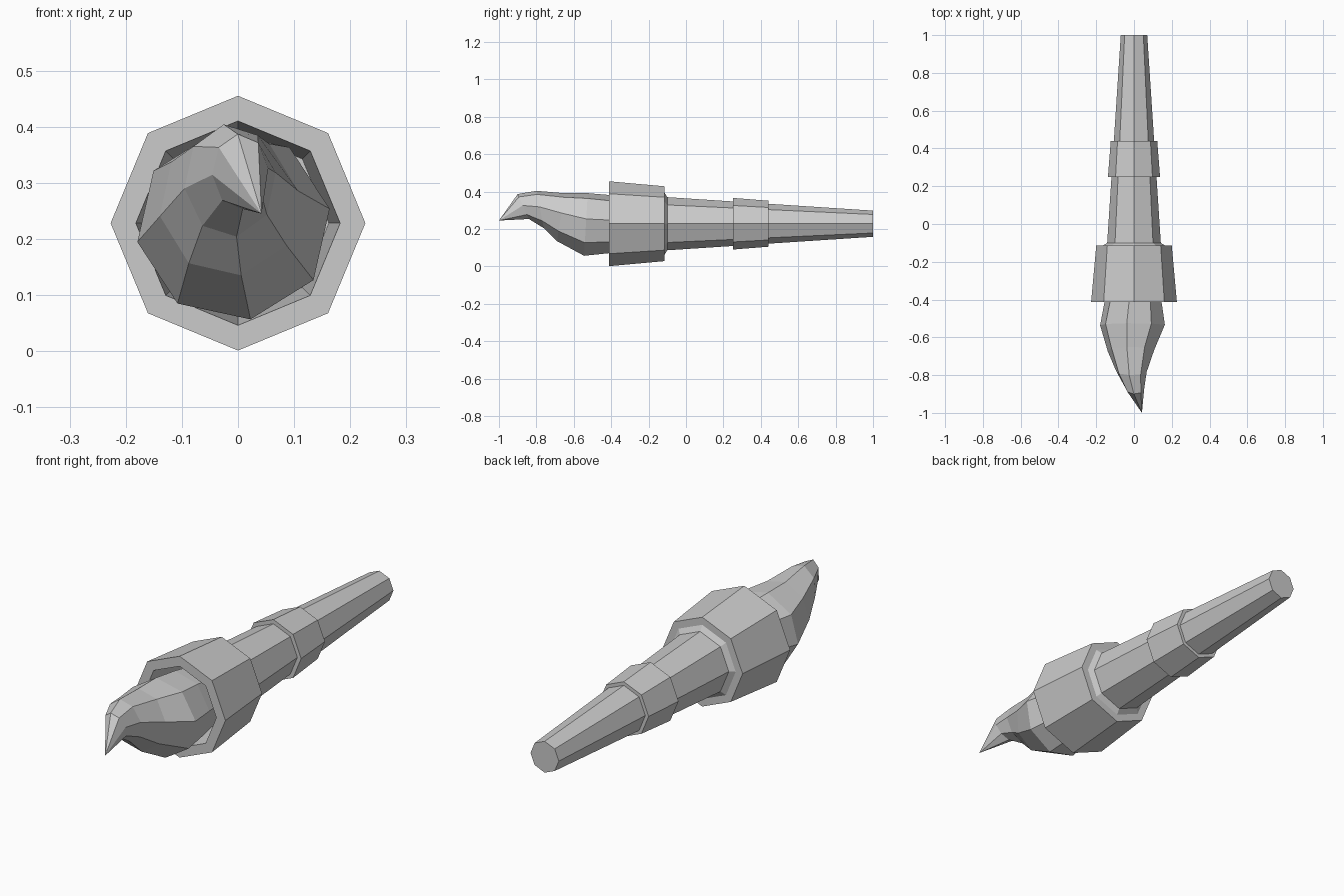
import bpy
from math import cos, sin, radians

if "Cube" in bpy.data.objects:
    bpy.data.objects.remove(bpy.data.objects["Cube"])

SIDES = 8
AXIS_Z = 0.228


def ring(y, cx, cz, rx, rz, tilt=0.0, phase=0.0):
    """Eight points around the y axis; tilt shifts the top and bottom along y."""
    pts = []
    for i in range(SIDES):
        a = radians(phase + i * 360 / SIDES)
        pts.append((cx + rx * cos(a), y + tilt * sin(a), cz + rz * sin(a)))
    return pts


def loft(name, rings, loop=False, cap_start=False, cap_end=False, tip=None):
    verts = [p for r in rings for p in r]
    n = len(rings)
    faces = []
    for j in range(n if loop else n - 1):
        k = (j + 1) % n
        for i in range(SIDES):
            i2 = (i + 1) % SIDES
            faces.append((j * SIDES + i, j * SIDES + i2, k * SIDES + i2, k * SIDES + i))
    last = (n - 1) * SIDES
    if cap_start:
        faces.append(tuple(reversed(range(SIDES))))
    if cap_end:
        faces.append(tuple(range(last, last + SIDES)))
    if tip:
        verts.append(tip)
        faces += [(last + i, last + (i + 1) % SIDES, len(verts) - 1) for i in range(SIDES)]
    mesh = bpy.data.meshes.new(name)
    mesh.from_pydata(verts, [], faces)
    obj = bpy.data.objects.new(name, mesh)
    bpy.context.collection.objects.link(obj)
    # Consistent outward normals
    bpy.context.view_layer.objects.active = obj
    obj.select_set(True)
    bpy.ops.object.mode_set(mode='EDIT')
    bpy.ops.mesh.select_all(action='SELECT')
    bpy.ops.mesh.normals_make_consistent(inside=False)
    bpy.ops.object.mode_set(mode='OBJECT')
    obj.select_set(False)
    return obj


def lathe(name, profile, **kw):
    return loft(name, [ring(y, 0, AXIS_Z, r, r) for y, r in profile], **kw)


# Tapered handle, flaring into the cup floor
lathe("handle", [(1.0, 0.07), (-0.10, 0.142), (-0.115, 0.166)],
      cap_start=True, cap_end=True)

# Grip band around the handle
lathe("grip_band", [(0.44, 0.105), (0.44, 0.123), (0.25, 0.138), (0.25, 0.117)], loop=True)

# Open cup collar holding the flame
lathe("cup_collar", [(-0.115, 0.162), (-0.115, 0.200), (-0.413, 0.227), (-0.413, 0.182)],
      loop=True)

# Curling flame: y, centre x, centre z, radius x, radius z, tilt, twist
flame = [
    (-0.25, 0.000, 0.228, 0.125, 0.130, 0.00, 5),
    (-0.41, -0.005, 0.226, 0.152, 0.157, 0.00, 8),
    (-0.535, -0.008, 0.224, 0.174, 0.170, 0.01, 10),
    (-0.67, -0.016, 0.263, 0.125, 0.130, 0.02, 10),
    (-0.78, -0.014, 0.304, 0.082, 0.101, -0.02, 8),
    (-0.87, 0.004, 0.320, 0.050, 0.067, -0.03, 5),
]
loft("flame", [ring(*row) for row in flame], cap_start=True, tip=(0.042, -1.0, 0.245))
